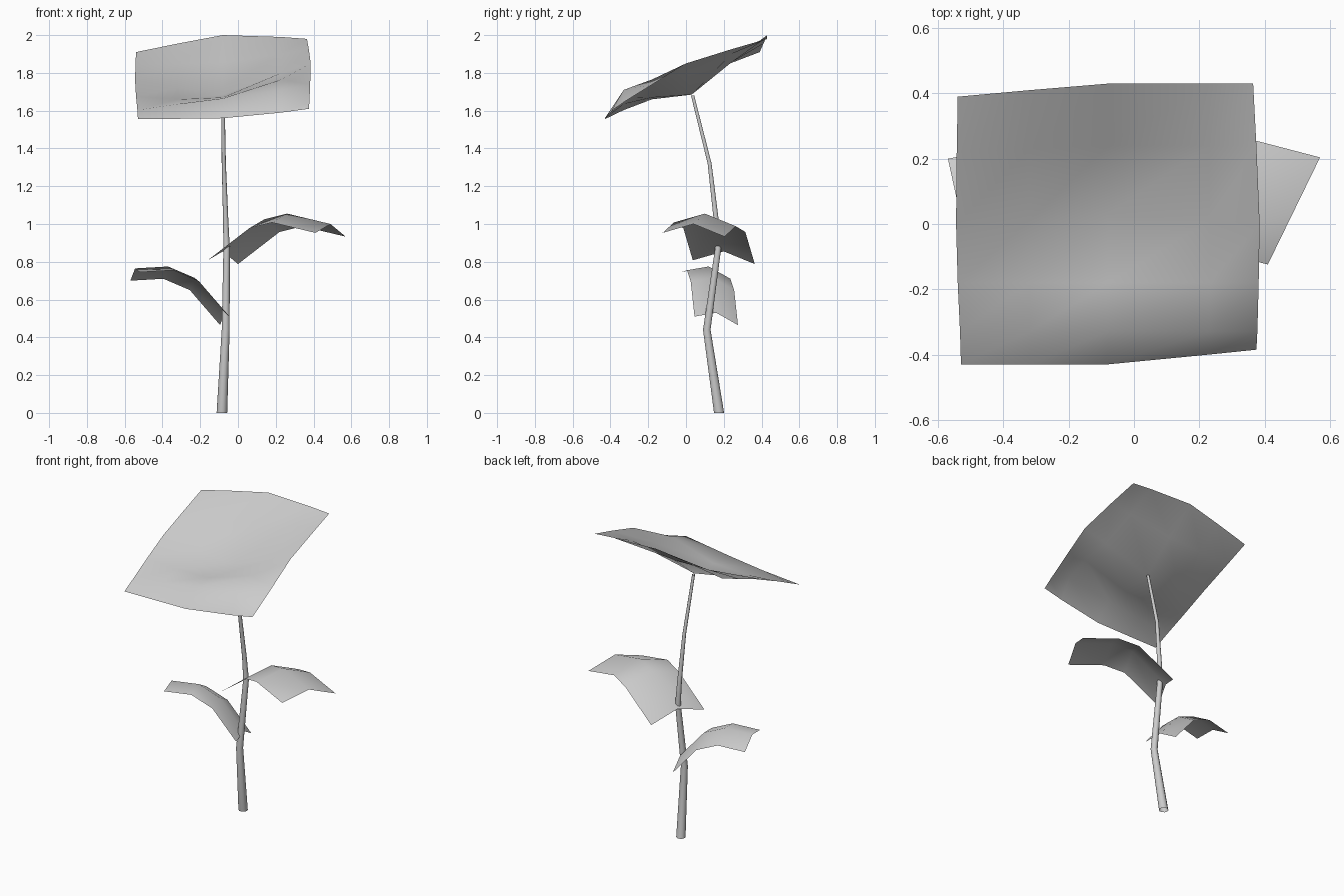
import bpy
import bmesh
from math import cos, sin, tau
from mathutils import Vector

if "Cube" in bpy.data.objects:
    bpy.data.objects.remove(bpy.data.objects["Cube"])


def make_material(name, colour):
    material = bpy.data.materials.new(name)
    material.use_nodes = True
    material.diffuse_color = colour
    material.node_tree.nodes["Principled BSDF"].inputs["Base Color"].default_value = colour
    return material


plain_grey = make_material("plain grey", (0.6, 0.6, 0.6, 1))


def make_sheet(name, rows, closed=False):
    """Join equal rows of points into a smooth sheet, or a tube when closed."""
    bm = bmesh.new()
    grid = [[bm.verts.new(point) for point in row] for row in rows]
    count = len(rows[0])
    for lower, upper in zip(grid, grid[1:]):
        for i in range(count if closed else count - 1):
            j = (i + 1) % count
            bm.faces.new((lower[i], lower[j], upper[j], upper[i]))
    for face in bm.faces:
        face.smooth = True
    mesh = bpy.data.meshes.new(name)
    bm.to_mesh(mesh)
    bm.free()
    mesh.materials.append(plain_grey)
    obj = bpy.data.objects.new(name, mesh)
    bpy.context.collection.objects.link(obj)
    return obj


# Stem: an open tapering tube bent along a path of (x, y, z, radius)
def ring(x, y, z, radius, sides=10):
    return [(x + radius * cos(tau * i / sides), y + radius * sin(tau * i / sides), z)
            for i in range(sides)]


stem_path = [
    (-0.085, 0.175, 0, 0.028),
    (-0.065, 0.11, 0.44, 0.021),
    (-0.06, 0.17, 0.87, 0.017),
    (-0.065, 0.16, 1.02, 0.014),
    (-0.075, 0.125, 1.32, 0.011),
    (-0.08, 0.035, 1.68, 0.009),
]
make_sheet("stem", [ring(*station) for station in stem_path], closed=True)


# Leaves: a midrib path with both edges drooping away from it
def make_leaf(name, midrib, side, near_drop, far_drop):
    side = Vector(side)
    down = Vector((0, 0, -1))
    rows = []
    for point in map(Vector, midrib):
        rows.append((point - side + down * near_drop, point, point + side + down * far_drop))
    make_sheet(name, rows)


make_leaf("upper_leaf",
          [(-0.08, 0.2, 0.855), (0.14, 0.15, 1.025), (0.26, 0.1, 1.055), (0.49, 0.04, 1.0)],
          side=(0.08, 0.164, 0), near_drop=0.047, far_drop=0.067)
make_leaf("lower_leaf",
          [(-0.07, 0.16, 0.53), (-0.23, 0.14, 0.715), (-0.37, 0.12, 0.775), (-0.545, 0.085, 0.765)],
          side=(-0.025, 0.115, 0), near_drop=0.02, far_drop=0.065)

# Flower: a tilted cupped sheet with a soft ridge inside its front edge.
# Each row gives its left and right ends in x, then y and z across the columns
flower_rows = [
    (-0.53, 0.375, (-0.43, -0.43, -0.43, -0.4, -0.385), (1.555, 1.557, 1.56, 1.59, 1.61)),
    (-0.533, 0.378, (-0.33, -0.33, -0.33, -0.33, -0.33), (1.603, 1.635, 1.665, 1.71, 1.645)),
    (-0.54, 0.382, (-0.18, -0.18, -0.18, -0.18, -0.18), (1.675, 1.66, 1.67, 1.765, 1.738)),
    (-0.545, 0.385, (0, 0.01, 0.03, 0.01, 0), (1.76, 1.72, 1.685, 1.8, 1.85)),
    (-0.543, 0.375, (0.22, 0.23, 0.24, 0.24, 0.24), (1.845, 1.85, 1.855, 1.9, 1.925)),
    (-0.54, 0.365, (0.39, 0.41, 0.43, 0.43, 0.43), (1.91, 1.955, 2.0, 1.99, 1.98)),
]
make_sheet("flower_head", [list(zip((left, -0.32, -0.08, 0.23, right), ys, zs))
                           for left, right, ys, zs in flower_rows])
